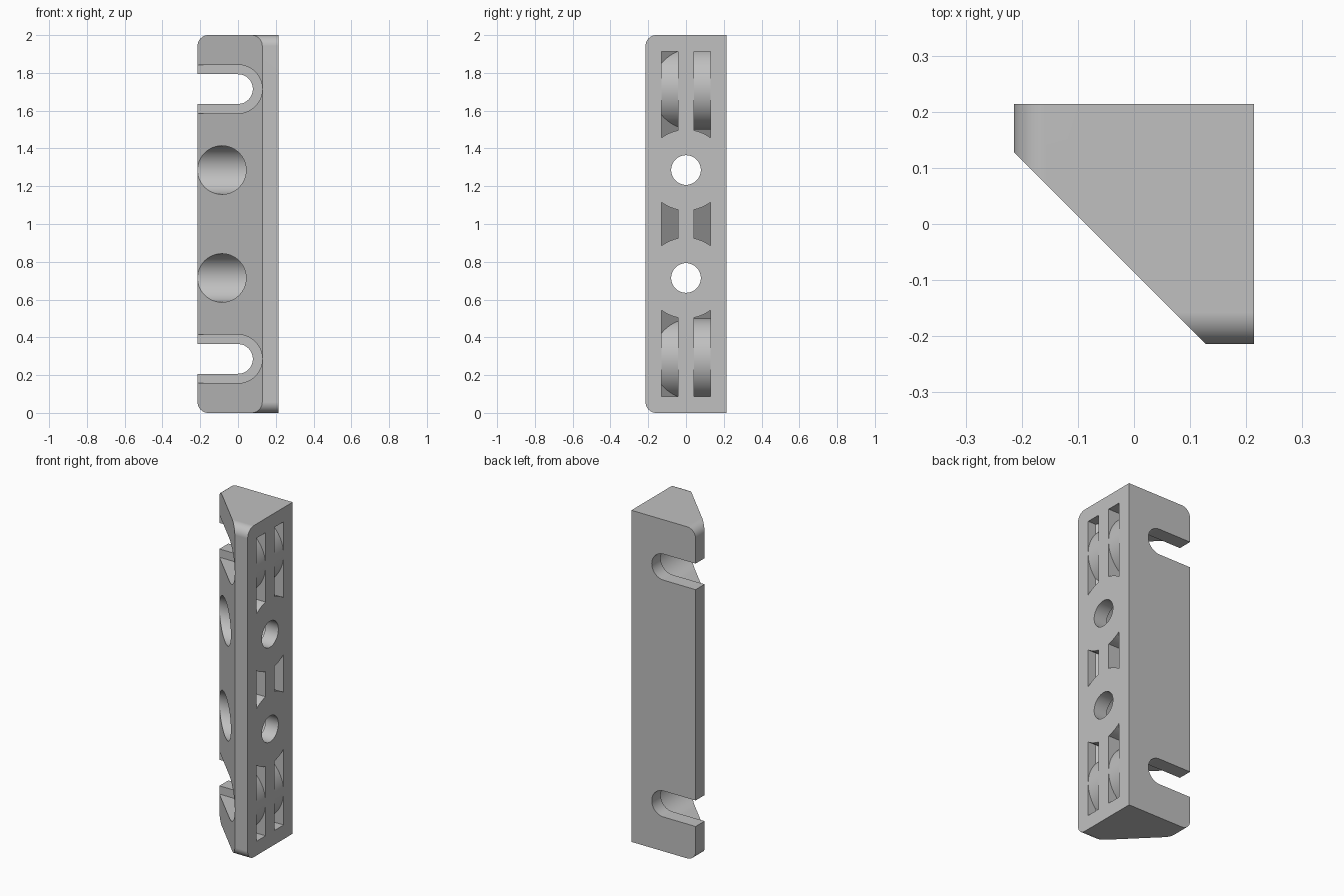
import bpy
import bmesh
from math import sin, cos, pi
from mathutils import Vector

cube = bpy.data.objects.get("Cube")
if cube:
    bpy.data.objects.remove(cube)

U = 1 / 14               # design unit
HALF = 3 * U             # half of the width and depth
LENGTH = 28 * U
WALL = 1.2 * U
ROUND = 0.8 * U          # radius of the rounded end edges
SHAFT = 1.1 * U          # screw shaft radius
HEAD = 1.8 * U           # screw head radius
BOSS = 3 * U             # material left around each screw
OUT = 0.3                # any distance beyond the body
SLOTS = (4 * U, 24 * U)
HOLES = (10 * U, 18 * U)

grey = bpy.data.materials.new("light grey")
grey.use_nodes = True
colour = (0.53, 0.53, 0.53, 1)
grey.diffuse_color = colour
grey.node_tree.nodes["Principled BSDF"].inputs["Base Color"].default_value = colour


def arc(cx, cy, r, start, end, steps):
    angles = [start + (end - start) * i / steps for i in range(steps + 1)]
    return [(cx + r * cos(a), cy + r * sin(a)) for a in angles]


def circle(cx, cy, r):
    return arc(cx, cy, r, 0, 2 * pi, 64)[:-1]


def stadium(z, r):
    """Slot outline, open towards -x."""
    return [(-OUT, z - r)] + arc(0, z, r, -pi / 2, pi / 2, 32) + [(-OUT, z + r)]


def rounded_end(far):
    """Outline with both corners on its negative side rounded."""
    return ([(far, 0), (far, LENGTH)]
            + arc(ROUND - HALF, LENGTH - ROUND, ROUND, pi / 2, pi, 12)
            + arc(ROUND - HALF, ROUND, ROUND, pi, 1.5 * pi, 12))


def prism(name, outline, axis, lo, hi):
    """Extrude an outline of the two other axes along the given axis."""
    place = {"x": lambda a, b, t: (t, a, b),
             "y": lambda a, b, t: (a, t, b),
             "z": lambda a, b, t: (a, b, t)}[axis]
    bm = bmesh.new()
    face = bm.faces.new([bm.verts.new(place(a, b, lo)) for a, b in outline])
    grown = bmesh.ops.extrude_face_region(bm, geom=[face])
    verts = [g for g in grown["geom"] if isinstance(g, bmesh.types.BMVert)]
    bmesh.ops.translate(bm, verts=verts, vec=Vector(place(0, 0, hi - lo)))
    bmesh.ops.recalc_face_normals(bm, faces=bm.faces)
    mesh = bpy.data.meshes.new(name)
    bm.to_mesh(mesh)
    bm.free()
    mesh.materials.append(grey)
    obj = bpy.data.objects.new(name, mesh)
    bpy.context.collection.objects.link(obj)
    return obj


def combine(target, tool, operation="DIFFERENCE"):
    """Apply a boolean and discard the tool."""
    mod = target.modifiers.new("cut", "BOOLEAN")
    mod.operation, mod.solver, mod.object = operation, "EXACT", tool
    graph = bpy.context.evaluated_depsgraph_get()
    mesh = bpy.data.meshes.new_from_object(target.evaluated_get(graph))
    target.modifiers.clear()
    target.data = mesh
    bpy.data.objects.remove(tool)


# Chamfered bar with rounded ends on its two narrow faces
inner = HALF - WALL
body = prism("mounting_bracket", [(-HALF, HALF), (-HALF, inner), (inner, -HALF),
                                  (HALF, -HALF), (HALF, HALF)], "z", 0, LENGTH)
combine(body, prism("side_rounding", rounded_end(HALF + U), "y", -OUT, OUT), "INTERSECT")
combine(body, prism("front_rounding", rounded_end(HALF + U), "x", -OUT, OUT), "INTERSECT")

# Hollow pockets either side of a central rib, leaving bosses round the screws
diagonal = inner - HALF + WALL * 2 ** 0.5
for y0, y1 in ((-inner, -WALL / 2), (WALL / 2, inner)):
    pocket = prism("pocket", [(OUT, y0), (OUT, y1), (diagonal - y1, y1),
                              (diagonal - y0, y0)], "z", WALL, LENGTH - WALL)
    for z in SLOTS:
        combine(pocket, prism("slot_boss", stadium(z, BOSS), "y", -OUT, OUT))
    for z in HOLES:
        combine(pocket, prism("hole_boss", circle(0, z, BOSS), "x", -OUT, OUT * 2))
    combine(body, pocket)

# Open screw slots from front to back, with a wider recess for the head
seat = inner + 0.0005
for z in SLOTS:
    combine(body, prism("slot_recess", stadium(z, HEAD), "y", -OUT, seat))
    combine(body, prism("slot_shaft", stadium(z, SHAFT), "y", -OUT, OUT))

# Counterbored screw holes from side to side
for z in HOLES:
    combine(body, prism("hole_recess", circle(0, z, HEAD), "x", -OUT, seat))
    combine(body, prism("hole_shaft", circle(0, z, SHAFT), "x", -OUT, OUT))

# Smooth the curved walls, keep the flats flat
for obj in bpy.context.selected_objects:
    obj.select_set(False)
body.select_set(True)
bpy.context.view_layer.objects.active = body
bpy.ops.object.shade_smooth_by_angle()
weighted = body.modifiers.new("weighted_normals", "WEIGHTED_NORMAL")
weighted.keep_sharp = True
